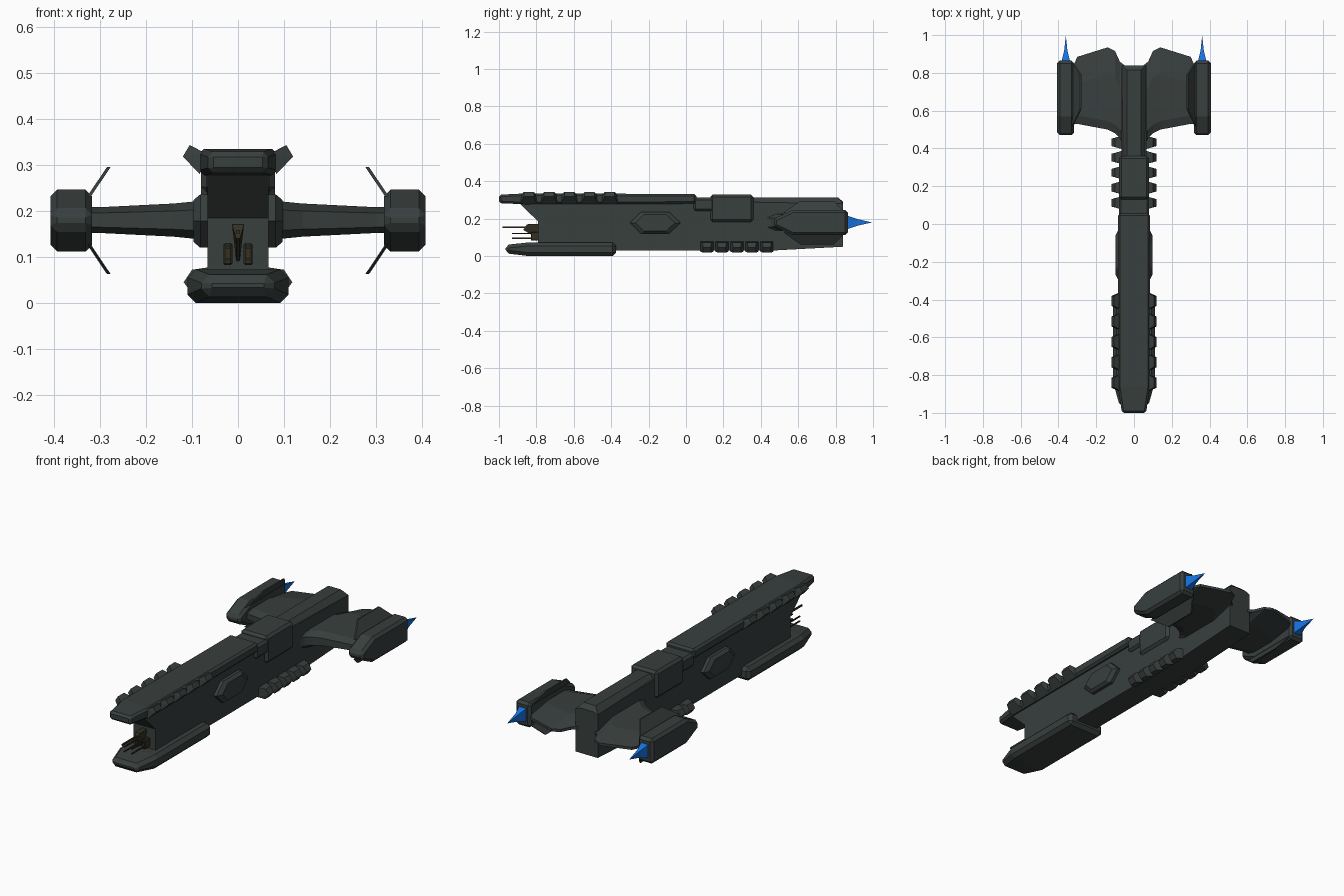
import bpy, bmesh

if "Cube" in bpy.data.objects:
    bpy.data.objects.remove(bpy.data.objects["Cube"])

def mat(name, col):
    m = bpy.data.materials.new(name)
    m.diffuse_color = (*col, 1)
    m.use_nodes = True
    m.node_tree.nodes["Principled BSDF"].inputs["Base Color"].default_value = m.diffuse_color
    return m

HULL = mat("dark_hull_grey", (0.040, 0.050, 0.048))
GUN = mat("gun_bronze", (0.034, 0.029, 0.017))
FLAME = mat("engine_blue", (0.008, 0.17, 0.75))

def finish(name, bm, m, bevel=0, mirror=False):
    bmesh.ops.recalc_face_normals(bm, faces=bm.faces)
    me = bpy.data.meshes.new(name)
    bm.to_mesh(me)
    bm.free()
    me.materials.append(m)
    ob = bpy.data.objects.new(name, me)
    bpy.context.collection.objects.link(ob)
    if bevel:
        b = ob.modifiers.new("bevel", 'BEVEL')
        b.width, b.segments, b.limit_method = bevel, 1, 'ANGLE'
    if mirror:
        mm = ob.modifiers.new("mirror", 'MIRROR')
        mm.use_mirror_merge = False
    return ob

def hull(name, pts, m=HULL, bevel=0, mirror=False):
    """Convex solid around a few points."""
    bm = bmesh.new()
    for p in pts:
        bm.verts.new(p)
    bmesh.ops.convex_hull(bm, input=bm.verts)
    bmesh.ops.dissolve_limit(bm, angle_limit=0.01, verts=bm.verts, edges=bm.edges)
    return finish(name, bm, m, bevel, mirror)

def loft(name, rings, m=HULL, bevel=0, mirror=False):
    """Skin matching rings of points and cap both ends."""
    bm = bmesh.new()
    vs = [[bm.verts.new(p) for p in r] for r in rings]
    n = len(vs[0])
    for a, b in zip(vs, vs[1:]):
        for i in range(n):
            bm.faces.new((a[i], a[(i + 1) % n], b[(i + 1) % n], b[i]))
    bm.faces.new(vs[0])
    bm.faces.new(vs[-1][::-1])
    return finish(name, bm, m, bevel, mirror)

def box(name, x, y, z, m=HULL, bevel=0, mirror=False):
    return hull(name, [(a, b, c) for a in x for b in y for c in z], m, bevel, mirror)

def sym(pts):
    return [(s * x, y, z) for x, y, z in pts for s in (-1, 1)]

# Core hull: side profile with a slanted mouth at the front
core = [(-0.91, 0.30), (-0.79, 0.185), (-0.79, 0.03), (0.47, 0.03),
        (0.84, 0.05), (0.84, 0.285), (0.84, 0.30)]
loft("core_hull", [[(x, y, z) for y, z in core[:5]] + [(x, 0.84, 0.28), (x, -0.3, 0.30)]
                   for x in (-0.066, 0.066)])
# Bevelled roof ridge behind the deck
hull("rear_roof", sym([(0.066, 0.0, 0.279), (0.066, 0.84, 0.279), (0.036, 0.0, 0.312),
                       (0.036, 0.815, 0.312), (0.04, 0.84, 0.29)]))
box("roof_collar", (-0.08, 0.08), (0.04, 0.15), (0.24, 0.312), bevel=0.012)

# Upper deck and lower chin with tapered noses
hull("upper_deck", sym([(x, y, z) for x, y, z0, z1 in
     ((0.064, -1.0, 0.283, 0.328), (0.085, -0.86, 0.277, 0.335), (0.085, 0.055, 0.28, 0.332))
     for z in (z0, z1)]), bevel=0.011)
hull("lower_chin", sym([(x, y, z) for x, y, z0, z1 in
     ((0.075, -0.965, 0.015, 0.06), (0.11, -0.84, 0.0, 0.073), (0.11, -0.375, 0.0, 0.073))
     for z in (z0, z1)]), bevel=0.018)

# Dorsal block
box("dorsal_block", (-0.08, 0.08), (0.13, 0.36), (0.183, 0.328), bevel=0.013)

# Side lozenges
loz = [(-0.135, 0), (-0.075, 0.058), (0.075, 0.058), (0.135, 0), (0.075, -0.058), (-0.075, -0.058)]
loft("side_lozenge", [[(x, -0.165 + y * s, 0.178 + z * s) for y, z in loz]
                      for x, s in ((0.06, 1), (0.082, 1), (0.097, 0.78))], mirror=True)

# Rows of ribs along the deck and the belly
for i in range(5):
    y = -0.84 + 0.108 * i
    hull(f"deck_rib_{i}", [(x, y + s * w, z) for x, z, w in
         ((0.07, 0.325, 0.044), (0.083, 0.28, 0.044), (0.105, 0.343, 0.026), (0.12, 0.318, 0.026))
         for s in (-1, 1)], mirror=True)
    y = 0.112 + 0.08 * i
    hull(f"belly_rib_{i}", [(x, y + s * w, z) for x, z, w in
         ((0.06, 0.078, 0.036), (0.06, 0.025, 0.036), (0.1, 0.072, 0.024),
          (0.118, 0.045, 0.02), (0.098, 0.018, 0.022)) for s in (-1, 1)], mirror=True)

# Wings: lofted outward, thick in front and thin at the trailing edge
wing = []
for x, yl, yt, t in ((0.05, 0.40, 0.84, 0.046), (0.075, 0.455, 0.86, 0.043), (0.10, 0.48, 0.915, 0.040),
                     (0.14, 0.50, 0.935, 0.036), (0.30, 0.53, 0.885, 0.028), (0.33, 0.53, 0.82, 0.028)):
    wing.append([(x, yl, 0.18 + t * .55), (x, yl + 0.045, 0.18 + t), (x, yt - 0.14, 0.18 + t),
                 (x, yt, 0.187), (x, yt, 0.173), (x, yt - 0.14, 0.18 - t),
                 (x, yl + 0.045, 0.18 - t), (x, yl, 0.18 - t * .55)])
loft("wing", wing, mirror=True)

# Engine pods with wedge noses
pod = [(0.47, 0.20), (0.57, 0.246), (0.865, 0.246), (0.865, 0.112), (0.57, 0.112), (0.47, 0.16)]
loft("engine_pod", [[(x, y, z) for y, z in pod] for x in (0.317, 0.407)], bevel=0.014, mirror=True)

# Thin canted fins above and below each pod
for s, n in ((1, "upper"), (-1, "lower")):
    hull(f"{n}_fin", [(x + d, y, 0.179 + s * z) for x, y, z in
         ((0.322, 0.52, 0.052), (0.322, 0.855, 0.052), (0.279, 0.61, 0.116), (0.279, 0.79, 0.116))
         for d in (-0.002, 0.006)], mirror=True)

# Engine flames: slightly concave four-sided spikes
loft("engine_flame", [[(0.361 + a * w, y, 0.18 + b * h) for a, b in ((-1, -1), (1, -1), (1, 1), (-1, 1))]
                      for y, w, h in ((0.85, 0.024, 0.04), (0.872, 0.02, 0.033),
                                      (0.915, 0.009, 0.018), (0.992, 0.0006, 0.0006))],
     m=FLAME, mirror=True)

# Guns in the mouth: one central wedge gun, two twin-barrel mounts
hull("center_gun", sym([(0.013, -0.78, 0.172), (0.013, -0.85, 0.170), (0.003, -0.78, 0.085),
                        (0.004, -0.87, 0.14)]), GUN)
box("center_barrel", (-0.004, 0.004), (-0.98, -0.84), (0.151, 0.159), GUN)
box("gun_mount", (0.012, 0.032), (-0.83, -0.78), (0.082, 0.13), GUN, 0.004, True)
for z in (0.095, 0.12):
    box("gun_barrel", (0.019, 0.025), (-0.93, -0.82), (z - 0.003, z + 0.003), GUN, mirror=True)
